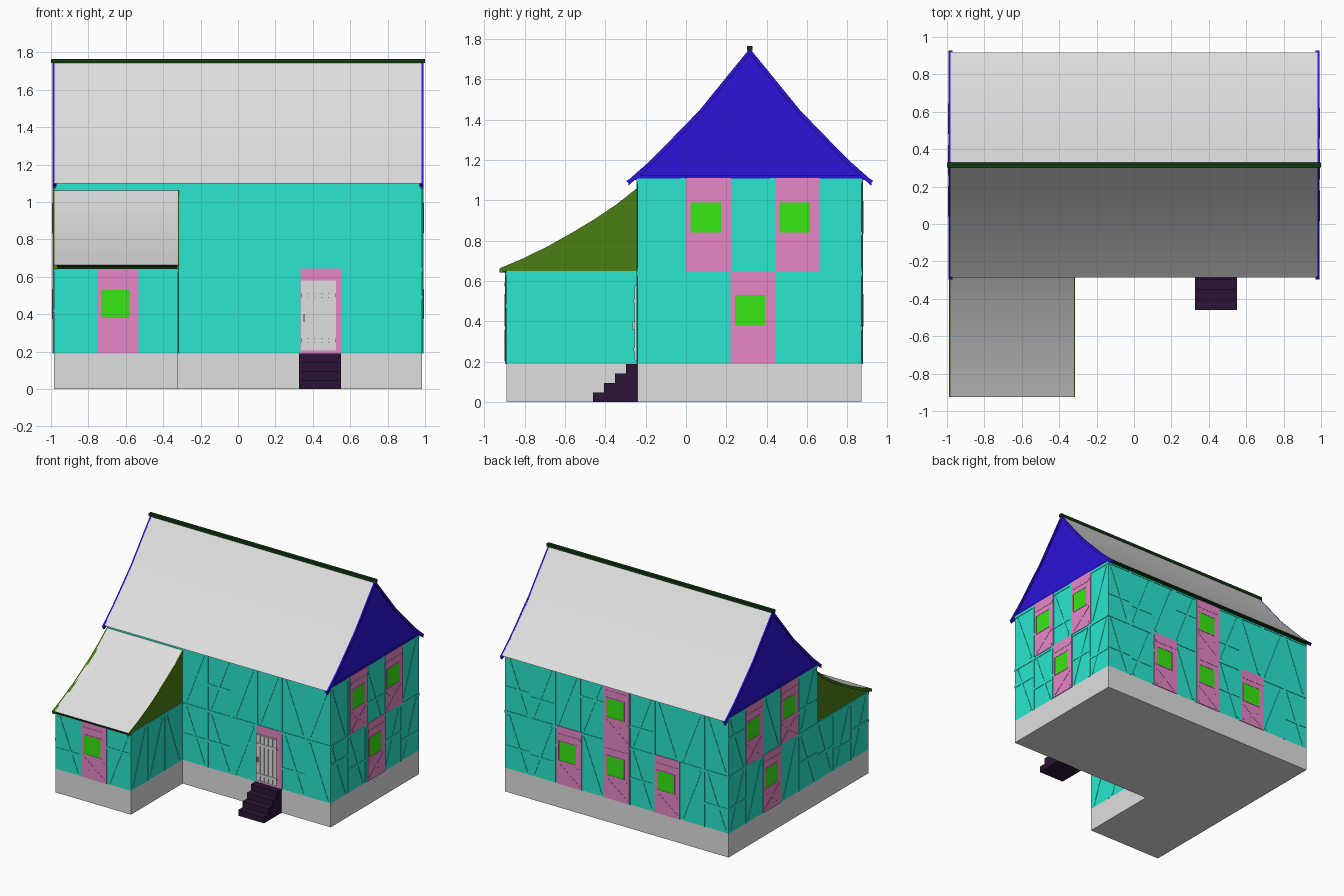
import bpy, bmesh, math, random
from mathutils import Matrix, Vector

random.seed(4)
cube = bpy.data.objects.get("Cube")
if cube:
    bpy.data.objects.remove(cube, do_unlink=True)


def material(name, r, g, b):
    m = bpy.data.materials.new(name)
    m.use_nodes = True
    m.diffuse_color = (r, g, b, 1)
    m.node_tree.nodes["Principled BSDF"].inputs["Base Color"].default_value = (r, g, b, 1)
    return m


GREY = material("pale grey", .74, .74, .74)
TEAL = material("teal plaster", .025, .9, .7)
PINK = material("pink panel", .86, .26, .62)
GREEN = material("window green", .04, .85, .007)
BLUE = material("gable blue", .025, .006, .69)
OLIVE = material("olive gable", .067, .21, .007)
DARK = material("dark green trim", .004, .04, .005)
PLUM = material("dark plum stone", .025, .007, .038)


def finish(bm, name, *mats):
    bmesh.ops.recalc_face_normals(bm, faces=bm.faces)
    mesh = bpy.data.meshes.new(name)
    bm.to_mesh(mesh)
    bm.free()
    for m in mats:
        mesh.materials.append(m)
    ob = bpy.data.objects.new(name, mesh)
    bpy.context.collection.objects.link(ob)
    return ob


def add_box(bm, lo, hi, frame=Matrix()):
    lo, hi = Vector(lo), Vector(hi)
    size = Matrix.Diagonal((*(hi - lo), 1))
    bmesh.ops.create_cube(bm, size=1, matrix=frame @ Matrix.Translation((lo + hi) / 2) @ size)


def box(name, mat, lo, hi):
    bm = bmesh.new()
    add_box(bm, lo, hi)
    return finish(bm, name, mat)


def prism(name, profile, x0, x1, *mats):
    """Extrude a closed (y, z) outline along x."""
    bm = bmesh.new()
    face = bm.faces.new([bm.verts.new((x0, y, z)) for y, z in profile])
    new = bmesh.ops.extrude_face_region(bm, geom=[face])["geom"]
    bmesh.ops.translate(bm, vec=(x1 - x0, 0, 0),
                        verts=[v for v in new if isinstance(v, bmesh.types.BMVert)])
    return finish(bm, name, *mats)


def beam(bm, frame, a, b, depth, width=.02):
    """Thin timber between two (u, z) points on a wall."""
    d = Vector((b[0] - a[0], 0, b[1] - a[1]))
    turn = Matrix.Rotation(-math.atan2(d.z, d.x), 4, 'Y')
    local = frame @ Matrix.Translation((a[0], 0, a[1])) @ turn
    add_box(bm, (0, -depth, -width / 2), (d.length, .002, width / 2), local)


FOOT, MID, TOP = .19, .65, 1.11
W = .222


def wall(name, angle, dist, u0, u1, top, panels=()):
    """Timber relief and window panels; u runs to the right seen from outside."""
    frame = Matrix.Rotation(math.radians(angle), 4, 'Z') @ Matrix.Translation((0, -dist, 0))
    bm = bmesh.new()
    bays = round((u1 - u0) / .22)
    step = (u1 - u0) / bays
    for z0, z1 in ((FOOT, MID), (MID, TOP)):
        if z1 > top + .01:
            continue
        beam(bm, frame, (u0, z1 - .012), (u1, z1 - .012), .004)
        for i in range(bays):
            u = u0 + i * step
            if i:
                beam(bm, frame, (u, z0), (u, z1), .004)
            a, b = u + .03, u + step - .03
            if random.random() < .5:
                a, b = b, a
            beam(bm, frame, (a, z0 + .015), (b, z1 - .03), .003)
            if random.random() < .5:
                z = z0 + random.uniform(.15, .3)
                beam(bm, frame, (u, z), (u + step, z), .0035)
    finish(bm, name + "_timbers", TEAL)
    if not panels:
        return
    pink, glass = bmesh.new(), bmesh.new()
    for u, z in panels:
        a, b, lo, hi = u + .02, u + .177, z + .187, z + .343
        add_box(pink, (u, -.006, z), (u + W, .002, MID if z == FOOT else TOP), frame)
        add_box(glass, (a, -.007, lo), (b, 0, hi), frame)
        # window surround and crossed braces below the sill
        for p, q in (((a, lo), (b, lo)), ((a, hi), (b, hi)),
                     ((a, lo), (a, hi)), ((b, lo), (b, hi))):
            beam(pink, frame, p, q, .009, .006)
        for p, q in ((u + .02, u + W - .02), (u + W - .02, u + .02)):
            beam(pink, frame, (p, z + .02), (q, lo - .025), .008, .018)
        beam(pink, frame, (u + .01, hi + .05), (u + W - .01, hi + .05), .008, .018)
    finish(pink, name + "_panels", PINK)
    finish(glass, name + "_windows", GREEN)


# Stone base and plastered walls
X, AX = .985, -.32
box("main_base", GREY, (-X, -.24, 0), (X, .87, FOOT))
box("main_walls", TEAL, (-X, -.24, FOOT), (X, .87, TOP))
box("annex_base", GREY, (-X, -.89, 0), (AX, -.24, FOOT))
box("annex_walls", TEAL, (-X, -.89, FOOT), (AX, -.24, MID))

wall("front", 0, .24, AX, X, TOP)
wall("annex_front", 0, .89, -X, AX, MID, [(-.755, FOOT)])
wall("annex_side", 90, AX, -.89, -.24, MID)
wall("annex_outer", 270, X, .24, .89, MID)
wall("right", 90, X, -.24, .87, TOP, [(0, MID), (.44, MID), (.22, FOOT)])
wall("left", 270, X, -.87, .24, TOP, [(-.66, MID), (-.22, MID), (-.44, FOOT)])
wall("back", 180, .87, -X, X, TOP,
     [(-.53, FOOT), (-.11, FOOT), (-.11, MID), (.335, FOOT)])

# Door with planks, rails and handle
box("door_panel", PINK, (.335, -.246, FOOT), (.552, -.238, .645))
box("door_leaf", GREY, (.337, -.249, .205), (.525, -.24, .58))
planks = bmesh.new()
for i in range(5):
    x = .34 + i * .037
    add_box(planks, (x, -.256, .21), (x + .031, -.245, .575))
for z in (.25, .49):
    add_box(planks, (.34, -.26, z), (.522, -.245, z + .02))
add_box(planks, (.35, -.266, .36), (.358, -.25, .4))
finish(planks, "door_planks", GREY)

# Entrance steps
steps = bmesh.new()
for i in range(4):
    add_box(steps, (.325, -.46 + i * .054, i * .0475), (.552, -.235, (i + 1) * .0475))
finish(steps, "entrance_steps", PLUM)

# Main roof with curved slopes, dark soffit and blue ends
RIDGE = .316
half = [(.602, 1.1), (.5, 1.19), (.425, 1.265), (.25, 1.445), (.12, 1.605)]
outline = ([(RIDGE - d, z) for d, z in half] + [(RIDGE, 1.752)]
           + [(RIDGE + d, z) for d, z in reversed(half)])
roof = prism("main_roof", outline, -.98, .98, GREY, BLUE, DARK)
for p in roof.data.polygons:
    p.material_index = 1 if abs(p.normal.x) > .9 else 2 if p.normal.z < -.9 else 0


def bargeboard(name, path, x0, x1, drop, mat):
    under = [(y, z - drop) for y, z in reversed(path)]
    return prism(name, path + under, x0, x1, mat)


for side, s in (("left", 1), ("right", -1)):
    bargeboard(side + "_bargeboard", outline, s * .976, s * .992, .028, BLUE)
    x0, x1 = sorted((s * .976, s * .988))
    box(side + "_gable_sill", BLUE, (x0, -.25, 1.105), (x1, .88, 1.122))
    # small upturned feet at the eaves
    for e in (-1, 1):
        y = RIDGE + e * .602
        foot = [(y, 1.102), (y + e * .01, 1.095), (y - e * .005, 1.082), (y - e * .03, 1.1)]
        prism(side + "_eave_foot", foot, s * .97, s * .992, BLUE)
box("ridge_cap", DARK, (-1, RIDGE - .013, 1.742), (1, RIDGE + .013, 1.765))

# Annex lean-to roof
slope = [(-.925, .662), (-.8, .715), (-.677, .776), (-.56, .842),
         (-.443, .913), (-.34, .983), (-.24, 1.062)]
lean = prism("annex_roof", slope + [(-.24, .65), (-.915, .65)], -.98, AX, GREY, OLIVE, DARK)
for p in lean.data.polygons:
    p.material_index = 1 if abs(p.normal.x) > .9 else 2 if p.normal.z < -.2 else 0
bargeboard("annex_outer_bargeboard", slope, -.99, -.968, .022, OLIVE)
bargeboard("annex_inner_bargeboard", slope, -.325, -.315, .022, OLIVE)
box("annex_eave_beam", DARK, (-.985, -.918, .643), (-.316, -.89, .662))

# Smooth the curved roof slopes only
for ob in (roof, lean):
    bpy.ops.object.select_all(action='DESELECT')
    ob.select_set(True)
    bpy.context.view_layer.objects.active = ob
    bpy.ops.object.shade_smooth_by_angle(angle=math.radians(25))
